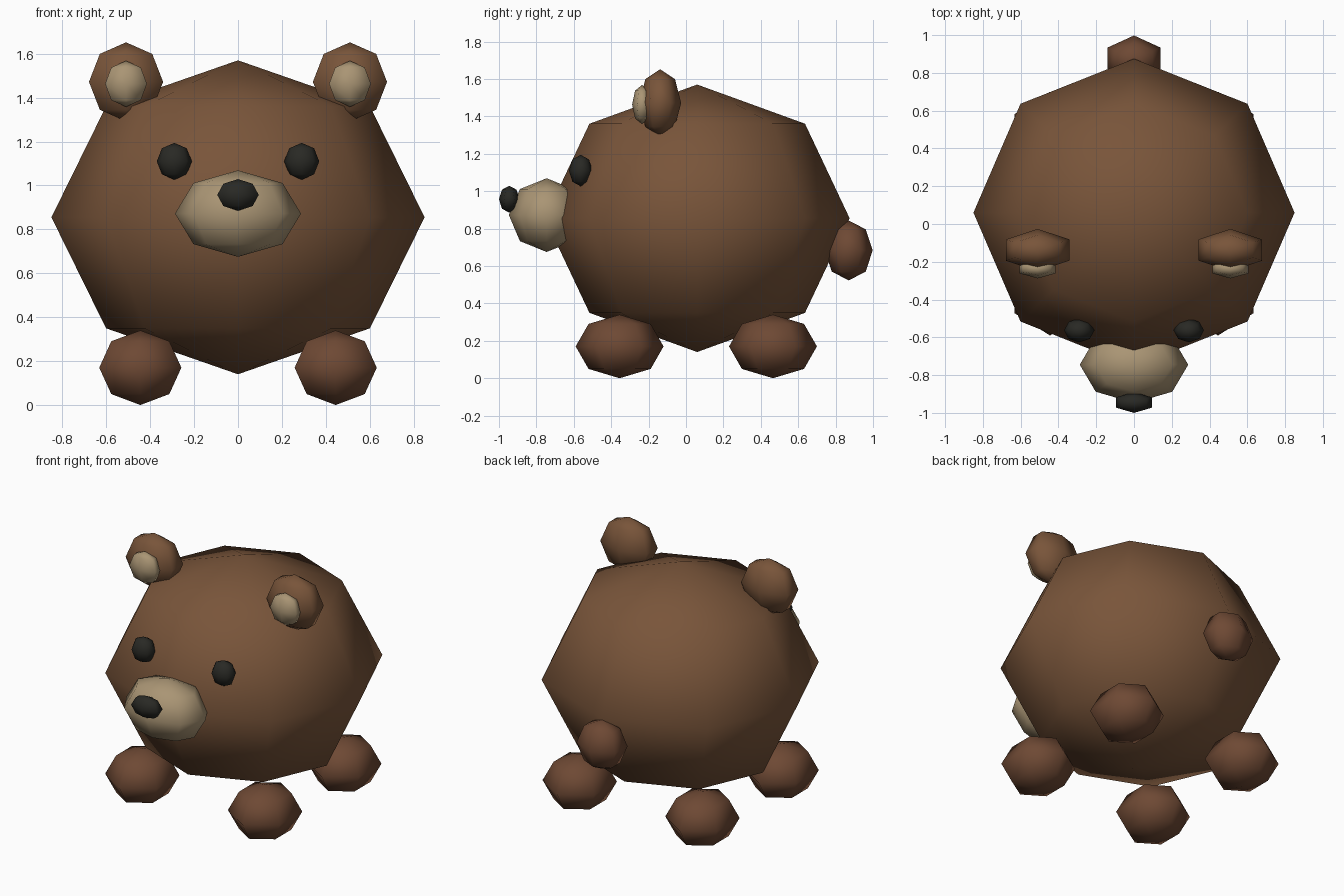
import bpy

if "Cube" in bpy.data.objects:
    bpy.data.objects.remove(bpy.data.objects["Cube"])


def material(name, rgb):
    m = bpy.data.materials.new(name)
    m.diffuse_color = (*rgb, 1)
    m.use_nodes = True
    m.node_tree.nodes["Principled BSDF"].inputs["Base Color"].default_value = m.diffuse_color
    return m


BROWN = material("brown_fur", (0.19, 0.09, 0.042))
DARK_BROWN = material("dark_brown_fur", (0.155, 0.066, 0.034))
TAN = material("tan_fur", (0.40, 0.30, 0.175))
BLACK = material("black", (0.022, 0.022, 0.018))


def blob(name, loc, radii, mat, sides=6):
    """Low-poly ellipsoid with its poles on z."""
    bpy.ops.mesh.primitive_uv_sphere_add(segments=sides, ring_count=4, radius=1, location=loc)
    ob = bpy.context.object
    ob.name = name
    ob.scale = radii
    bpy.ops.object.transform_apply(location=False, rotation=False, scale=True)
    bpy.ops.object.shade_smooth()
    ob.data.materials.append(mat)
    return ob


# Body, muzzle, nose and tail on the centre line
blob("body", (0, 0.06, 0.855), (0.85, 0.815, 0.715), BROWN, 8)
blob("muzzle", (0, -0.745, 0.872), (0.287, 0.202, 0.197), TAN, 8)
blob("nose", (0, -0.945, 0.957), (0.109, 0.055, 0.072), BLACK)
blob("tail", (0, 0.87, 0.683), (0.162, 0.128, 0.16), DARK_BROWN)

# Mirrored pairs
for side, s in (("left", 1), ("right", -1)):
    blob(f"{side}_eye", (s * 0.29, -0.563, 1.11), (0.08, 0.063, 0.084), BLACK, 8)
    blob(f"{side}_ear", (s * 0.51, -0.138, 1.472), (0.195, 0.112, 0.18), BROWN)
    blob(f"{side}_inner_ear", (s * 0.51, -0.235, 1.463), (0.11, 0.053, 0.105), TAN)
    for end, y in (("front", -0.355), ("back", 0.465)):
        blob(f"{end}_{side}_foot", (s * 0.445, y, 0.17), (0.216, 0.235, 0.17), DARK_BROWN)
